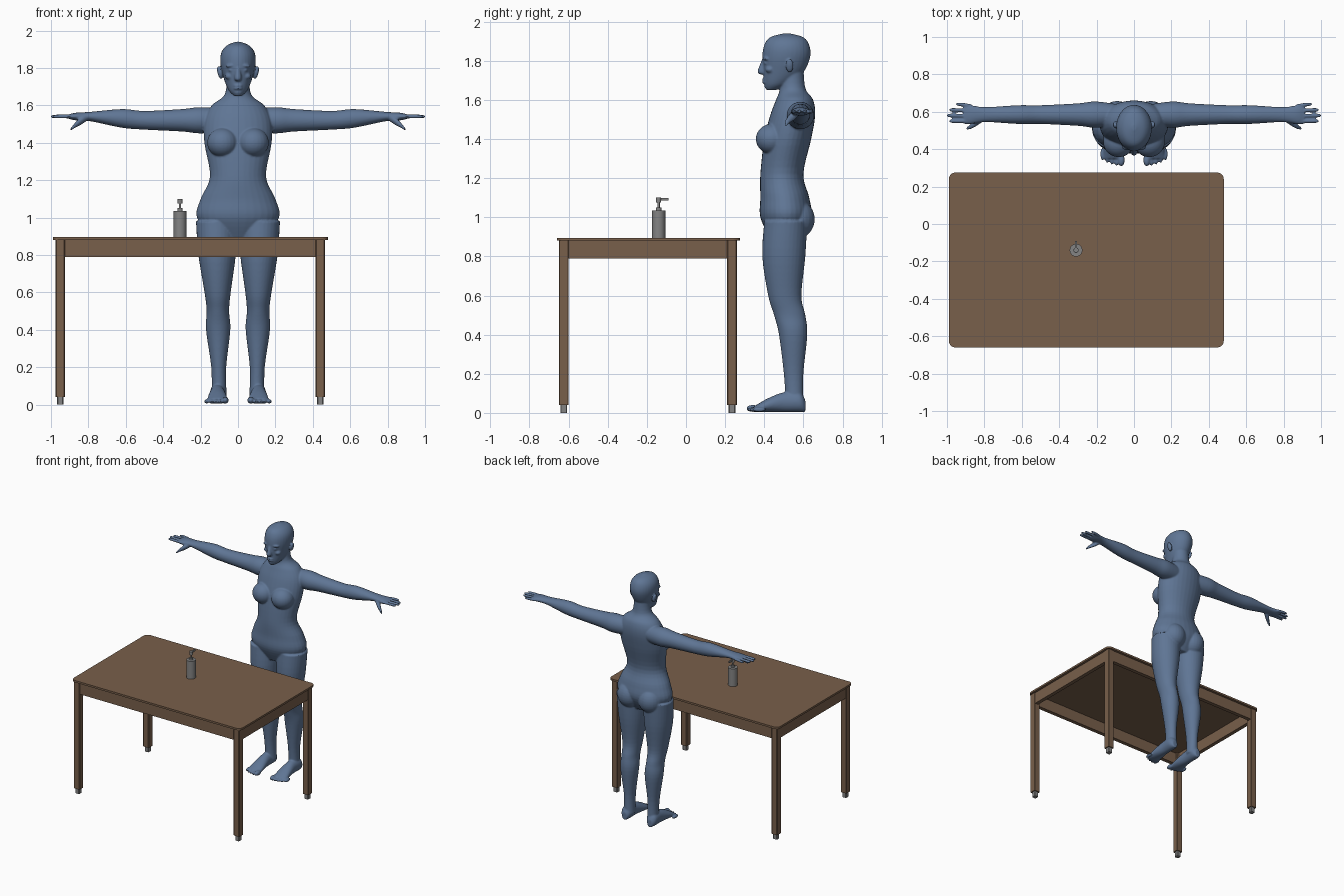
import bpy, bmesh, math
from mathutils import Matrix, Vector

old = bpy.data.objects.get("Cube")
if old:
    bpy.data.objects.remove(old)


def material(name, rgb):
    m = bpy.data.materials.new(name)
    m.use_nodes = True
    color = (*rgb, 1)
    m.diffuse_color = color
    m.node_tree.nodes["Principled BSDF"].inputs["Base Color"].default_value = color
    return m


WOOD = material("brown wood", (.19, .115, .07))
BLUE = material("slate blue", (.115, .18, .3))
GREY = material("mid grey", (.23, .23, .23))


def finish(bm, name, mat, smooth=False):
    bmesh.ops.recalc_face_normals(bm, faces=bm.faces)
    mesh = bpy.data.meshes.new(name)
    bm.to_mesh(mesh)
    bm.free()
    ob = bpy.data.objects.new(name, mesh)
    bpy.context.collection.objects.link(ob)
    mesh.materials.append(mat)
    if smooth:
        bpy.ops.object.select_all(action="DESELECT")
        ob.select_set(True)
        bpy.context.view_layer.objects.active = ob
        bpy.ops.object.shade_smooth_by_angle(angle=math.radians(40))
    return ob


def box(name, lo, hi, mat, corner=0, segments=1):
    """Box between two corners, with optional softened upright edges."""
    bm = bmesh.new()
    lo, hi = Vector(lo), Vector(hi)
    place = Matrix.Translation((lo + hi) / 2) @ Matrix.Diagonal((*(hi - lo), 1))
    bmesh.ops.create_cube(bm, size=1, matrix=place)
    if corner:
        edges = [e for e in bm.edges if e.verts[0].co.xy == e.verts[1].co.xy]
        bmesh.ops.bevel(bm, geom=edges, offset=corner, segments=segments, affect="EDGES", profile=.5)
    return finish(bm, name, mat)


def flow(rows, steps=5):
    """Pass a smooth curve through a few key rings."""
    keys = [Vector(r) for r in rows]
    keys = [keys[0], *keys, keys[-1]]
    rings = []
    for a, b, c, d in zip(keys, keys[1:], keys[2:], keys[3:]):
        start, end = (c - a) / 2, (d - b) / 2
        for k in range(steps):
            t = k / steps
            bend = (c - b) * 3 - start * 2 - end
            settle = (b - c) * 2 + start + end
            rings.append(b + start * t + bend * t ** 2 + settle * t ** 3)
    return rings + [keys[-1]]


def loft(bm, rings, axis, side=1, n=32):
    """Skin elliptical rings (x, y, z, radius, radius) lying square to an axis."""
    loops = []
    for x, y, z, a, b in rings:
        loop = []
        for i in range(n):
            t = math.tau * i / n
            u, v = a * math.cos(t), b * math.sin(t)
            dx, dy, dz = {"X": (0, u, v), "Y": (u, 0, v), "Z": (u, v, 0)}[axis]
            loop.append(bm.verts.new(((x + dx) * side, y + dy, z + dz)))
        loops.append(loop)
    for low, high in zip(loops, loops[1:]):
        for i in range(n):
            j = (i + 1) % n
            bm.faces.new((low[i], low[j], high[j], high[i]))
    bm.faces.new(loops[0])
    bm.faces.new(loops[-1])


def blob(bm, centre, radii, tilt=0):
    """Ellipsoid, tilted about the front axis."""
    place = (Matrix.Translation(centre) @ Matrix.Rotation(tilt, 4, "Y")
             @ Matrix.Diagonal((*radii, 1)))
    bmesh.ops.create_uvsphere(bm, u_segments=24, v_segments=16, radius=1, matrix=place)


def upright(rows, x=0, lean=0):
    """Level rings from (height, half width, front, back)."""
    return flow([(x + lean * z, (front + back) / 2, z, w, (back - front) / 2)
                 for z, w, front, back in rows])


# Table
LEFT, RIGHT, FRONT, BACK = .465, -.975, -.65, .26
LEG, BOARD, INSET, TOP = .05, .03, .004, .88
box("table_top", (-.99, -.66, TOP), (.48, .275, .895), WOOD, .035, 6)
for xn, x in (("right", RIGHT), ("left", LEFT - LEG)):
    for yn, y in (("front", FRONT), ("back", BACK - LEG)):
        box(f"{yn}_{xn}_leg", (x, y, .04), (x + LEG, y + LEG, TOP), WOOD, INSET)
        gap = INSET * 2
        box(f"{yn}_{xn}_foot", (x + gap, y + gap, 0), (x + LEG - gap, y + LEG - gap, .04), GREY, INSET)
for name, y in (("front", FRONT + INSET), ("back", BACK - INSET - BOARD)):
    box(name + "_apron", (RIGHT + LEG, y, .79), (LEFT - LEG, y + BOARD, TOP), WOOD)
for name, x in (("right", RIGHT + INSET), ("left", LEFT - INSET - BOARD)):
    box(name + "_apron", (x, FRONT + LEG, .79), (x + BOARD, BACK - LEG, TOP), WOOD)

# Pump bottle: a stack of round parts
PX, PY = -.31, -.14
for name, r, low, high in (("body", .034, .895, 1.035), ("collar", .014, 1.035, 1.05),
                           ("stem", .006, 1.05, 1.075), ("head", .013, 1.075, 1.1)):
    bm = bmesh.new()
    loft(bm, [(PX, PY, z, r, r) for z in (low, high)], "Z")
    finish(bm, "pump_" + name, GREY, True)
box("pump_nozzle", (PX - .005, PY, 1.085), (PX + .005, PY + .05, 1.098), GREY)

# Figure: overlapping forms fused into one skin
torso = [(.89, .13, .43, .58), (1, .22, .38, .64), (1.1, .2, .38, .63),
         (1.22, .15, .38, .6), (1.4, .18, .4, .64), (1.52, .18, .43, .66),
         (1.6, .14, .46, .65), (1.66, .07, .48, .61), (1.78, .06, .48, .6)]
head = [(1.65, .02, .41, .46), (1.68, .05, .4, .53), (1.74, .075, .395, .6), (1.82, .094, .39, .635),
        (1.88, .09, .4, .63), (1.92, .06, .43, .6), (1.94, .01, .5, .53)]
nose = [(1.73, .01, .38, .42), (1.745, .02, .365, .42), (1.81, .01, .39, .42)]
bm = bmesh.new()
for rows in (torso, head, nose):
    loft(bm, upright(rows), "Z")

# Lips and chin
for z in (1.705, 1.69):
    blob(bm, (0, .405, z), (.025, .016, .007))
blob(bm, (0, .42, 1.67), (.025, .02, .014))

# Limb sections: legs by height, arms by reach, feet from heel to ball
leg = [(.05, .04, .51, .6), (.2, .04, .5, .6), (.4, .065, .475, .62), (.5, .06, .45, .61),
       (.6, .07, .42, .59), (.8, .1, .39, .61), (.98, .11, .4, .62)]
arm = [(.06, 1.52, .05, .06), (.2, 1.52, .07, .07), (.3, 1.52, .06, .06), (.5, 1.52, .05, .05),
       (.62, 1.53, .05, .05), (.79, 1.54, .04, .025), (.87, 1.54, .05, .02), (.91, 1.54, .05, .01)]
foot = [(.61, .02, .03), (.58, .04, .05), (.5, .04, .05), (.42, .05, .035), (.35, .055, .015)]
thumb = [(.8, .57, 1.54, .016), (.84, .545, 1.515, .02), (.875, .52, 1.49, .013), (.895, .51, 1.47, .007)]

for s in (1, -1):
    loft(bm, upright(leg, .1, .015), "Z", s)
    loft(bm, flow([(x, .585, z, deep, tall) for x, z, deep, tall in arm]), "X", s)
    loft(bm, flow([(.11, y, tall + .005, wide, tall) for y, wide, tall in foot]), "Y", s)
    loft(bm, flow([(*row, row[-1]) for row in thumb]), "X", s)
    # Fingers, the second one longest
    for i in range(4):
        tip = 1 - .012 * (i - 1) ** 2
        loft(bm, flow([(.87, .55 + .027 * i, 1.54, .01, .01), (tip - .02, .55 + .03 * i, 1.54, .01, .01),
                       (tip, .55 + .03 * i, 1.54, .005, .005)]), "X", s)
    # Toes, the first one thickest
    for i in range(5):
        r = .012 if i else .018
        blob(bm, (s * (.068 + .025 * i), .342 + .002 * i * i, r + .005), (r, .034, r))
    # Breast and buttock
    blob(bm, (s * .082, .44, 1.4), (.083, .083, .078))
    blob(bm, (s * .09, .565, .99), (.092, .093, .1))
    # Ear, brow, eye and cheek
    blob(bm, (s * .098, .53, 1.775), (.012, .02, .036), s * .25)
    blob(bm, (s * .036, .413, 1.812), (.03, .02, .01), s * .1)
    blob(bm, (s * .034, .411, 1.788), (.018, .014, .008))
    blob(bm, (s * .046, .43, 1.755), (.024, .024, .018))

body = finish(bm, "human_figure", BLUE)
fuse = body.modifiers.new("Fuse", "REMESH")
fuse.mode = "VOXEL"
fuse.voxel_size = .0052
fuse.use_smooth_shade = True
soften = body.modifiers.new("Soften", "SMOOTH")
soften.factor = .5
soften.iterations = 5
